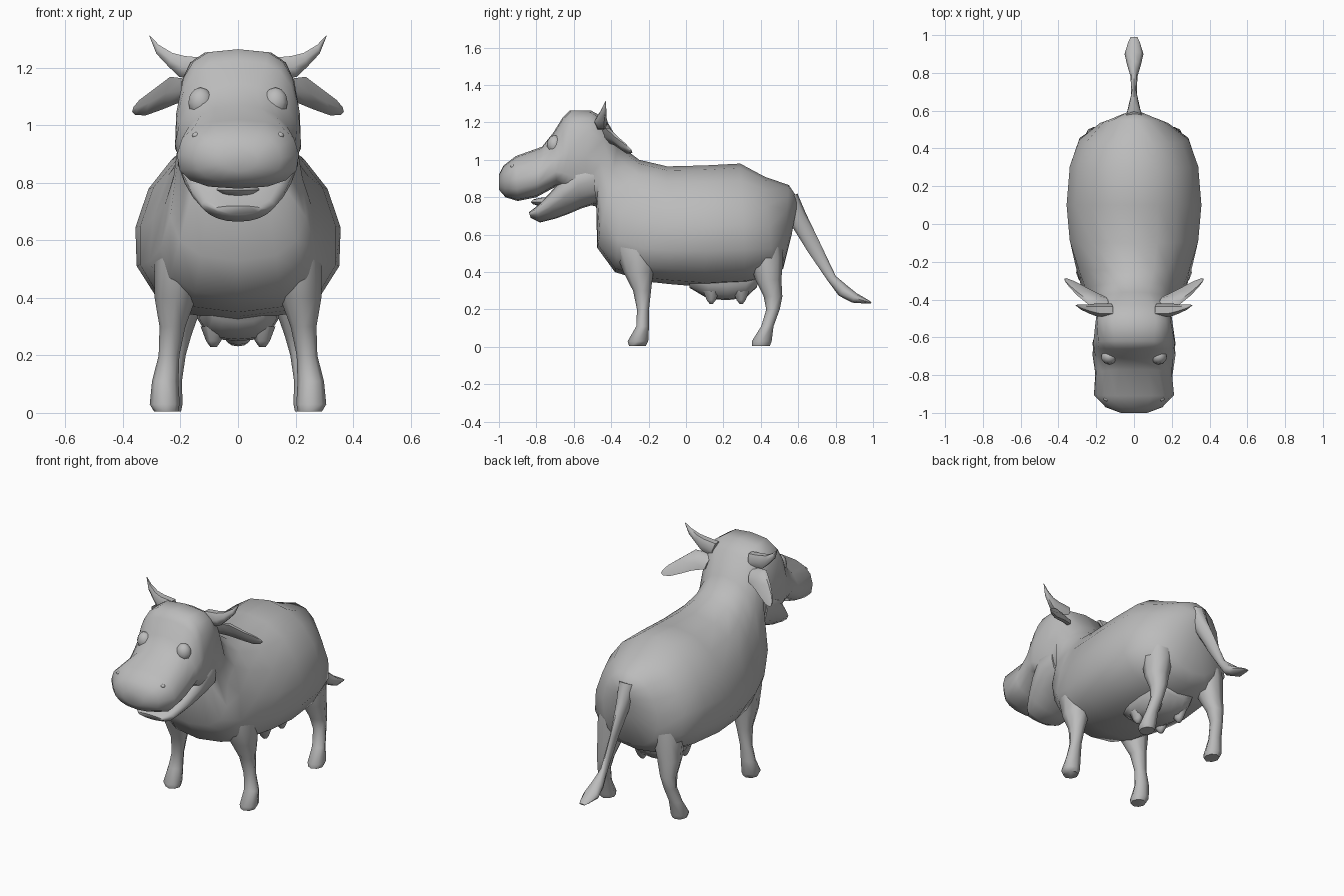
import bpy, bmesh, math
from mathutils import Vector

hide = bpy.data.materials.new("grey hide")
hide.diffuse_color = (0.5, 0.5, 0.5, 1)


def finish(name, bm, angle=60):
    bmesh.ops.recalc_face_normals(bm, faces=bm.faces[:])
    me = bpy.data.meshes.new(name)
    bm.to_mesh(me)
    bm.free()
    me.materials.append(hide)
    ob = bpy.data.objects.new(name, me)
    bpy.context.collection.objects.link(ob)
    bpy.ops.object.select_all(action='DESELECT')
    ob.select_set(True)
    bpy.context.view_layer.objects.active = ob
    bpy.ops.object.shade_smooth_by_angle(angle=math.radians(angle))
    return ob


def skin(name, rings, angle=60):
    """Bridge a list of closed rings and cap the ends."""
    bm = bmesh.new()
    loops = [[bm.verts.new(p) for p in r] for r in rings]
    n = len(loops[0])
    for a, b in zip(loops, loops[1:]):
        for i in range(n):
            j = (i + 1) % n
            bm.faces.new((a[i], a[j], b[j], b[i]))
    bm.faces.new(loops[0])
    bm.faces.new(loops[-1][::-1])
    return finish(name, bm, angle)


def power(v, e):
    return math.copysign(abs(v) ** e, v)


def loft(name, stations, n=16):
    """Top y, z, bottom y, z, half width, roundness (1 = ellipse), narrowing to the top."""
    rings = []
    for yt, zt, yb, zb, w, e, taper in stations:
        top, low = Vector((0, yt, zt)), Vector((0, yb, zb))
        mid, up = (top + low) / 2, (top - low) / 2
        ring = []
        for i in range(n):
            t = 2 * math.pi * i / n
            c = power(math.cos(t), e)
            ring.append(mid + up * c
                        + Vector((w * power(math.sin(t), e) * (1 - taper * c), 0, 0)))
        rings.append(ring)
    return skin(name, rings)


def limb(name, stations, side, n=8):
    """Horizontal rings: z, centre x, centre y, radius x, radius y."""
    return skin(name, [[(side * (x + rx * math.cos(t)), y + ry * math.sin(t), z)
                        for t in (2 * math.pi * i / n for i in range(n))]
                       for z, x, y, rx, ry in stations])


def ball(name, centre, size, seg=10):
    bm = bmesh.new()
    bmesh.ops.create_uvsphere(bm, u_segments=seg, v_segments=seg * 2 // 3, radius=1)
    for v in bm.verts:
        v.co = Vector(centre) + Vector(a * b for a, b in zip(v.co, size))
    return finish(name, bm)


# body, neck and upper head in one skin, from rump to muzzle
loft("body_and_head", [
    (.60, .79, .565, .60, .045, 1, 0), (.55, .865, .52, .42, .18, .9, .12),
    (.42, .91, .47, .37, .29, .88, .15), (.29, .98, .32, .33, .34, .92, .15),
    (.10, .97, .10, .32, .357, .92, .15), (-.10, .965, -.08, .335, .34, .88, .17),
    (-.25, 1.0, -.22, .35, .295, .82, .25), (-.31, 1.045, -.38, .40, .255, .8, .28),
    (-.36, 1.10, -.475, .53, .225, .8, .25), (-.43, 1.22, -.48, .75, .195, .7, -.02),
    (-.51, 1.265, -.55, .77, .205, .6, 0), (-.62, 1.265, -.63, .82, .215, .62, .13),
    (-.66, 1.225, -.655, .84, .212, .65, .15), (-.71, 1.145, -.69, .86, .205, .8, .3),
    (-.77, 1.07, -.80, .80, .20, .8, .2),
    (-.91, 1.02, -.90, .78, .212, .8, .05), (-.975, .97, -.965, .80, .15, .85, 0),
    (-1.0, .92, -1.0, .84, .07, 1, 0)])

# lower jaw with full cheeks, and tongue
loft("lower_jaw", [
    (-.84, .72, -.83, .69, .08, .9, -.2), (-.80, .75, -.78, .665, .12, .85, -.3),
    (-.735, .815, -.70, .685, .157, .8, -.3), (-.675, .885, -.63, .71, .185, .75, -.25),
    (-.60, .98, -.56, .74, .208, .75, -.15), (-.50, 1.02, -.48, .765, .198, .75, 0)])
ball("tongue", (0, -.74, .775), (.08, .09, .025))

# udder with four small teats
loft("udder", [
    (.39, .40, .38, .32, .11, .8, -.2), (.32, .40, .32, .262, .135, .62, -.22),
    (.22, .40, .22, .25, .14, .6, -.22), (.12, .40, .12, .256, .135, .62, -.22),
    (.01, .40, .02, .315, .11, .8, -.2)], 12)
for i, (x, y) in enumerate([(-.085, .135), (.085, .135), (-.085, .295), (.085, .295)]):
    limb("teat_%d" % i, [(.23, x, y, .012, .01), (.25, x, y, .026, .028),
                         (.30, x, y, .045, .05)], 1, 6)

# tail with flared tuft: y, z, half width, half thickness
path = [(.55, .80, .055, .05), (.597, .69, .036, .05), (.685, .53, .015, .04),
        (.78, .365, .018, .025), (.84, .30, .036, .035), (.90, .262, .05, .028),
        (.965, .243, .03, .012), (.99, .236, .018, .004)]
rings = []
for i, (y, z, w, h) in enumerate(path):
    a, b = path[max(i - 1, 0)], path[min(i + 1, len(path) - 1)]
    d = Vector((0, b[0] - a[0], b[1] - a[1])).normalized()
    nrm = Vector((0, -d.z, d.y))
    rings.append([Vector((w * math.cos(t), y, z)) + nrm * h * math.sin(t)
                  for t in (math.pi * k / 4 for k in range(8))])
skin("tail", rings)


def spike(name, side, points, lean=0):
    """Tapering tube: x, y, z, radius along the head, radius upward."""
    skin(name, [[(side * (x - .25 * rz * math.sin(t)),
                  y + ry * math.cos(t) - lean * rz * math.sin(t),
                  z + rz * math.sin(t))
                 for t in (math.pi * k / 3 for k in range(6))]
                for x, y, z, ry, rz in points])


for side, tag in ((1, "right"), (-1, "left")):
    # legs, leaning into the body at shoulder and hip
    limb("front_leg_" + tag, [
        (.005, .25, -.26, .042, .045), (.03, .255, -.257, .052, .055),
        (.11, .253, -.232, .046, .034), (.20, .24, -.23, .036, .032),
        (.30, .228, -.235, .045, .048), (.40, .218, -.255, .072, .08),
        (.52, .205, -.265, .085, .115), (.64, .185, -.27, .085, .13),
        (.74, .15, -.26, .08, .11)], side)
    limb("hind_leg_" + tag, [
        (.005, .24, .40, .042, .048), (.03, .243, .405, .05, .053),
        (.11, .235, .435, .04, .033), (.20, .22, .465, .038, .036),
        (.27, .21, .465, .048, .05), (.36, .20, .44, .07, .07),
        (.48, .185, .425, .085, .095), (.62, .17, .41, .085, .10)], side)
    # horns, ears, eyes, nostrils
    spike("horn_" + tag, side, [
        (.12, -.455, 1.195, .035, .045), (.195, -.455, 1.205, .035, .042),
        (.235, -.45, 1.228, .025, .028), (.28, -.44, 1.265, .014, .018),
        (.308, -.43, 1.312, .002, .002)])
    spike("ear_" + tag, side, [
        (.14, -.42, 1.12, .025, .035), (.20, -.40, 1.12, .025, .05),
        (.25, -.38, 1.112, .022, .066), (.31, -.34, 1.078, .018, .05),
        (.35, -.31, 1.062, .01, .03), (.366, -.297, 1.055, .004, .01)], .7)
    ball("eye_" + tag, (side * .13, -.702, 1.08), (.045, .042, .052))
    ball("nostril_" + tag, (side * .145, -.925, .965), (.018, .014, .012), 6)
